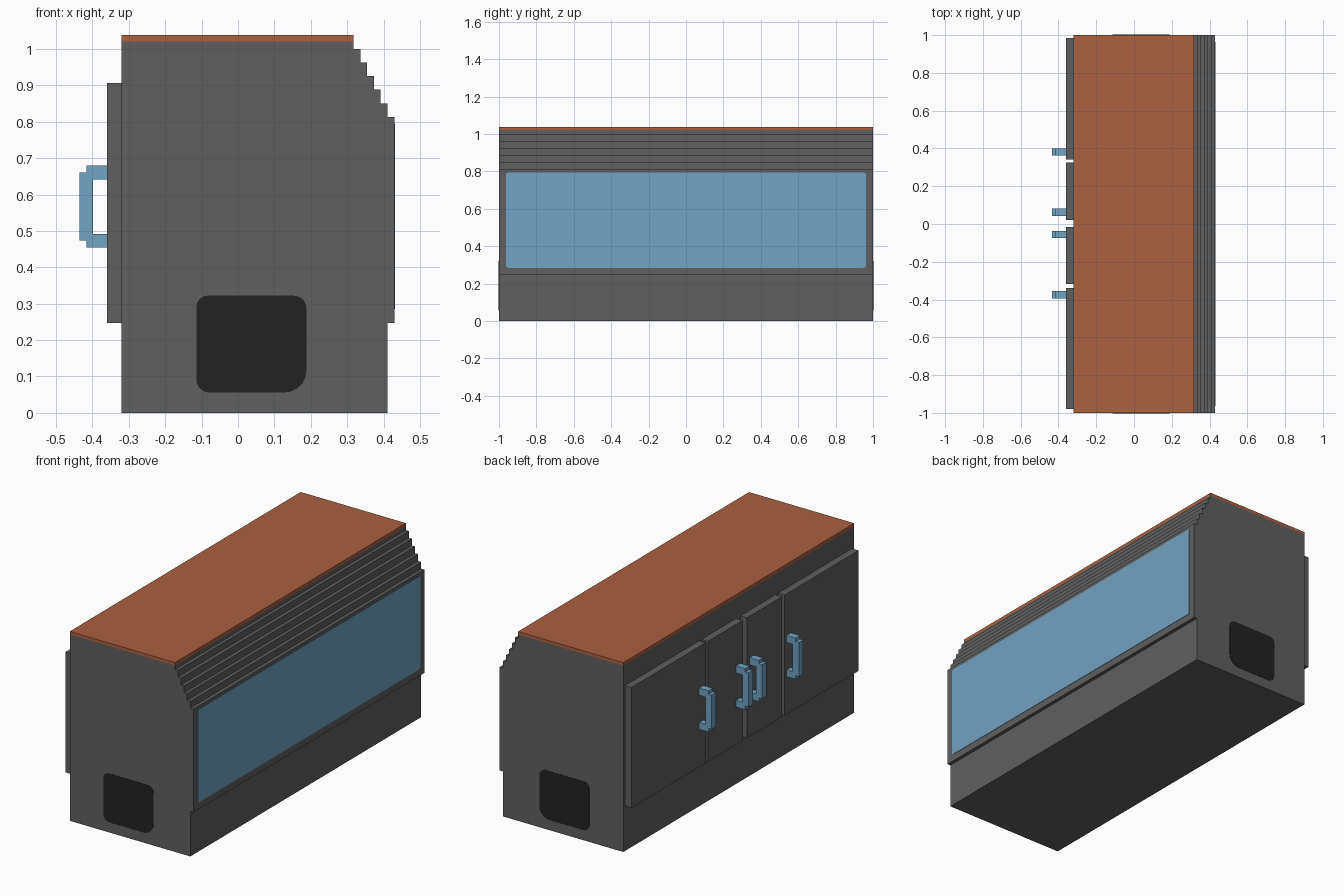
import bpy, bmesh, math
from mathutils import Vector

if "Cube" in bpy.data.objects:
    bpy.data.objects.remove(bpy.data.objects["Cube"])


def material(name, rgb):
    m = bpy.data.materials.new(name)
    m.diffuse_color = (*rgb, 1)
    m.use_nodes = True
    m.node_tree.nodes["Principled BSDF"].inputs["Base Color"].default_value = m.diffuse_color
    return m


GREY = material("grey_body", (0.115, 0.115, 0.115))
ORANGE = material("orange_top", (0.407, 0.119, 0.051))
BLUE = material("blue_glass", (0.168, 0.366, 0.533))
BLACK = material("black_vent", (0.016, 0.016, 0.016))


def prism(name, pts, lo, hi, mat, axis="y"):
    """Extrude an outline from lo to hi; pts are (x, z) for axis y, (y, z) for axis x."""
    bm = bmesh.new()
    place = (lambda a, b: (a, lo, b)) if axis == "y" else (lambda a, b: (lo, a, b))
    step = Vector((0, hi - lo, 0)) if axis == "y" else Vector((hi - lo, 0, 0))
    face = bm.faces.new([bm.verts.new(place(*p)) for p in pts])
    ext = bmesh.ops.extrude_face_region(bm, geom=[face], use_keep_orig=True)
    bmesh.ops.translate(bm, vec=step,
                        verts=[v for v in ext["geom"] if isinstance(v, bmesh.types.BMVert)])
    bmesh.ops.recalc_face_normals(bm, faces=bm.faces)
    me = bpy.data.meshes.new(name)
    bm.to_mesh(me)
    bm.free()
    me.materials.append(mat)
    ob = bpy.data.objects.new(name, me)
    bpy.context.collection.objects.link(ob)
    return ob


def rect(a0, a1, b0, b1):
    return [(a0, b0), (a1, b0), (a1, b1), (a0, b1)]


def rounded(a0, a1, b0, b1, radii, n=5):
    """Rectangle with one radius per corner: low-left, low-right, top-right, top-left."""
    pts = []
    corners = [(a0, b0, 1, 1), (a1, b0, -1, 1), (a1, b1, -1, -1), (a0, b1, 1, -1)]
    for k, ((a, b, sa, sb), r) in enumerate(zip(corners, radii)):
        for i in range(n + 1):
            t = math.pi * (1 + k / 2) + math.pi / 2 * i / n
            pts.append((a + sa * r + r * math.cos(t), b + sb * r + r * math.sin(t)))
    return pts


# Body: side profile with a stepped shoulder and overhanging front panel
xs = [0.43, 0.411, 0.392, 0.374, 0.355, 0.336, 0.318]
zs = [0.813, 0.85, 0.888, 0.925, 0.963, 1.0]
profile = [(-0.32, 0), (0.411, 0), (0.411, 0.247), (xs[0], 0.247)]
for i, z in enumerate(zs):
    profile += [(xs[i], z), (xs[i + 1], z)]
profile += [(xs[-1], 1.021), (-0.32, 1.021)]
prism("body", profile, -1, 1, GREY)

# Top board
prism("top_board", rect(-0.32, 0.318, 1.021, 1.038), -1, 1, ORANGE)

# Glass display plate
prism("display_glass", rounded(-0.963, 0.963, 0.285, 0.795, [0.015] * 4),
      0.428, 0.432, BLUE, "x")

# Vent plates on both ends
vent = rounded(-0.114, 0.188, 0.056, 0.322, [0.035, 0.06, 0.035, 0.03])
for name, s in (("vent_front", -1), ("vent_back", 1)):
    prism(name, vent, s * 0.998, s * 1.002, BLACK)

# Doors
for i, (y0, y1) in enumerate([(-0.98, -0.34), (-0.318, -0.016), (0.022, 0.325), (0.342, 0.985)]):
    prism(f"door_{i + 1}", rect(y0, y1, 0.247, 0.907), -0.36, -0.318, GREY, "x")

# Door handles: stepped C-shaped pulls
grip = [(-0.359, 0.454), (-0.416, 0.454), (-0.416, 0.474), (-0.435, 0.474),
        (-0.435, 0.661), (-0.416, 0.661), (-0.416, 0.68), (-0.359, 0.68),
        (-0.359, 0.641), (-0.398, 0.641), (-0.398, 0.491), (-0.359, 0.491)]
for i, y in enumerate((-0.375, -0.055, 0.062, 0.381)):
    prism(f"handle_{i + 1}", grip, y - 0.019, y + 0.019, BLUE)
